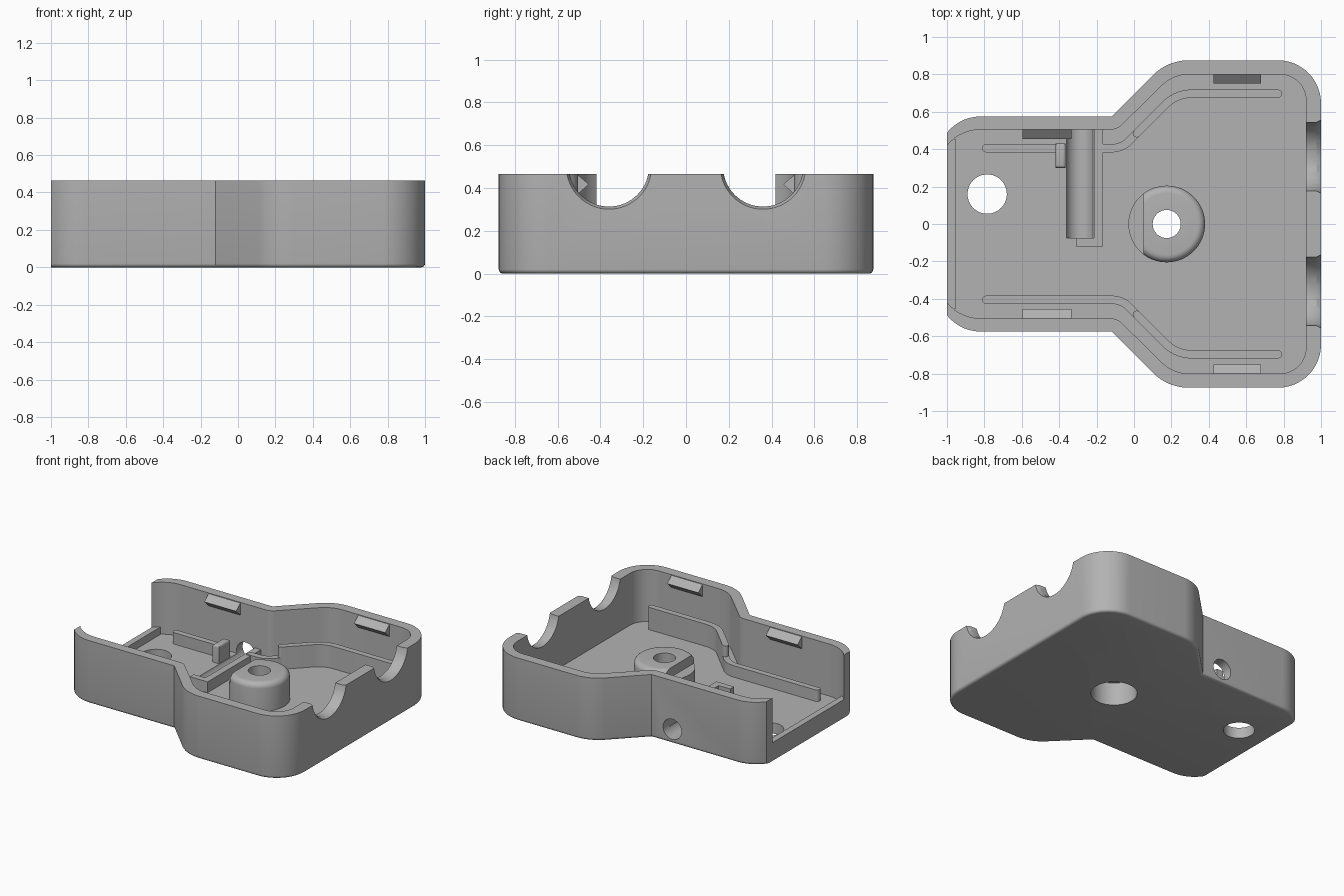
import bpy, bmesh, math
from mathutils import Vector, Matrix

cube = bpy.data.objects.get("Cube")
if cube:
    bpy.data.objects.remove(cube, do_unlink=True)

grey = bpy.data.materials.new("mid grey plastic")
grey.use_nodes = True
COLOUR = (0.45, 0.45, 0.45, 1)
grey.diffuse_color = COLOUR
grey.node_tree.nodes["Principled BSDF"].inputs["Base Color"].default_value = COLOUR

FLOOR, TOP = 0.08, 0.465
SINK = FLOOR - 0.03


def finish(name, bm):
    bmesh.ops.recalc_face_normals(bm, faces=bm.faces)
    mesh = bpy.data.meshes.new(name)
    bm.to_mesh(mesh)
    bm.free()
    mesh.materials.append(grey)
    ob = bpy.data.objects.new(name, mesh)
    bpy.context.collection.objects.link(ob)
    return ob


def prism(name, outline, z0, z1, bevel=0, bevel_z=None, segments=4):
    """Extrude an outline upwards, optionally rounding the rim at bevel_z."""
    bm = bmesh.new()
    base = bm.faces.new([bm.verts.new((x, y, z0)) for x, y in outline])
    up = bmesh.ops.extrude_face_region(bm, geom=[base], use_keep_orig=True)["geom"]
    bmesh.ops.translate(bm, vec=(0, 0, z1 - z0),
                        verts=[v for v in up if isinstance(v, bmesh.types.BMVert)])
    if bevel:
        rim = [e for e in bm.edges if all(abs(v.co.z - bevel_z) < 1e-5 for v in e.verts)]
        bmesh.ops.bevel(bm, geom=rim, offset=bevel, segments=segments,
                        profile=0.5, affect='EDGES')
    return finish(name, bm)


def box(name, x0, x1, y0, y1, z0, z1, **kw):
    return prism(name, [(x0, y0), (x1, y0), (x1, y1), (x0, y1)], z0, z1, **kw)


def cylinder(name, centre, r, depth, axis="Z", r2=None):
    turn = {"X": Matrix.Rotation(math.pi / 2, 4, 'Y'),
            "Y": Matrix.Rotation(-math.pi / 2, 4, 'X'), "Z": Matrix()}[axis]
    bm = bmesh.new()
    bmesh.ops.create_cone(bm, cap_ends=True, segments=64, radius1=r, radius2=r2 or r,
                          depth=depth, matrix=Matrix.Translation(centre) @ turn)
    return finish(name, bm)


def rounded(corners, closed=True, steps=12):
    """Replace each (x, y, radius) corner with a tangent arc."""
    out, n = [], len(corners)
    for i, (x, y, r) in enumerate(corners):
        p = Vector((x, y))
        if r == 0 or (not closed and i in (0, n - 1)):
            out.append(p)
            continue
        a = (Vector(corners[i - 1][:2]) - p).normalized()
        b = (Vector(corners[(i + 1) % n][:2]) - p).normalized()
        half = a.angle(b) / 2
        centre = p + (a + b).normalized() * (r / math.sin(half))
        start = p + a * (r / math.tan(half)) - centre
        end = p + b * (r / math.tan(half)) - centre
        sweep = start.angle_signed(end)
        for k in range(steps + 1):
            out.append(centre + Matrix.Rotation(-sweep * k / steps, 2) @ start)
    return out


def mirrored(half):
    return half + [(x, -y, r) for x, y, r in reversed(half)]


def capsule(path, r, side):
    """Outline of a round-ended strip following a path."""
    path = [Vector((p.x, p.y * side)) for p in path]
    left, right = [], []
    for i, p in enumerate(path):
        d0 = (path[i] - path[i - 1]).normalized() if i else None
        d1 = (path[i + 1] - p).normalized() if i < len(path) - 1 else None
        d = ((d0 or d1) + (d1 or d0)).normalized()
        nrm = Vector((-d.y, d.x)) * r
        left.append(p + nrm)
        right.append(p - nrm)

    def cap(p, start):
        return [p + Matrix.Rotation(-math.pi * k / 8, 2) @ start for k in range(1, 8)]
    return (left + cap(path[-1], left[-1] - path[-1])
            + right[::-1] + cap(path[0], right[0] - path[0]))


def boolean(ob, others, op='DIFFERENCE'):
    bpy.context.view_layer.objects.active = ob
    for other in others:
        mod = ob.modifiers.new("cut", 'BOOLEAN')
        mod.operation, mod.solver, mod.object = op, 'EXACT', other
        bpy.ops.object.modifier_apply(modifier=mod.name)


# Outer shell, its cavity, and the low lip across the open end
outer = rounded(mirrored([(-1.05, .575, .23), (-.12, .575, 0), (.18, .875, .27), (1, .875, .23)]))
inner = rounded(mirrored([(-1.05, .505, .23), (-.09, .505, .08), (.21, .80, .21), (.92, .80, .14)]))
shell = prism("shell", outer, 0, TOP, bevel=.02, bevel_z=0)
cavity = prism("cavity_cutter", inner, FLOOR, 1)
end_trim = box("end_cutter", -1.3, -1, -1, 1, -.5, 1)
lip = box("end_lip", -1, -.955, -.455, .455, SINK, .135)

# Cutters for the cable notches, floor holes and pin channel
notches = []
for side in (-1, 1):
    notches += [cylinder("notch_cutter", (.96, side * .36, .5), .187, .4, "X"),
                cylinder("notch_flare", (.99, side * .36, .5), .187, .03, "X", r2=.202)]
mount_hole = cylinder("mount_hole_cutter", (-.785, .16, 0), .105, 1)
screw_hole = cylinder("screw_hole_cutter", (.175, 0, 0), .075, 2)
screw_bore = cylinder("screw_bore_cutter", (.175, 0, 0), .155, .34)
channel = cylinder("channel_cutter", (-.29, .3125, .105), .075, .775, "Y")
channel_top = box("channel_top_cutter", -.365, -.215, -.075, .504, .105, .4)
boolean(shell, [cavity, end_trim, mount_hole, screw_hole, screw_bore, channel] + notches)

# Screw boss with a stepped flat on one side
circle = [(.175 + .205 * math.cos(math.tau * k / 64), .205 * math.sin(math.tau * k / 64))
          for k in range(64)]
boss = prism("screw_boss", circle, SINK, .29, bevel=.04, bevel_z=.29, segments=6)
step = box("step_cutter", -.2, .05, -.4, .4, .22, .5)
boolean(boss, [step, screw_hole, screw_bore])

# Guide ribs, low along the narrow end and tall along the wide end
low_path = rounded([(-.79, .405, 0), (-.065, .405, .13), (.015, .485, 0)], closed=False)
tall_path = rounded([(.015, .485, 0), (.227, .697, .2), (.77, .697, 0)], closed=False)
parts = [shell, boss, lip]
for side, label in ((1, "back"), (-1, "front")):
    low = prism(label + "_low_rib", capsule(low_path, .022, side), SINK, .165)
    tall = prism(label + "_tall_rib", capsule(tall_path, .022, side), SINK, .245)
    if side == 1:
        gap = box("rib_gap_cutter", -.37, -.2, .3, .5, 0, .4)
        boolean(low, [gap])
        gap.hide_render = True
        bpy.data.objects.remove(gap, do_unlink=True)
    parts += [low, tall]

# Pin channel walls
wall = box("channel_wall", -.215, -.165, -.12, .51, SINK, .16)
foot = box("channel_foot", -.31, -.19, -.12, -.075, SINK, .16)
boolean(wall, [foot], 'UNION')
bpy.data.objects.remove(foot, do_unlink=True)
post = box("channel_post", -.42, -.365, .3, .43, SINK, .21, bevel=.015, bevel_z=.21)
boolean(wall, [channel, channel_top])
boolean(post, [channel])
parts += [wall, post]

# Wedge-shaped snap tabs on the long walls
for x0, x1, y, label in ((-.595, -.335, .505, "narrow"), (.425, .68, .80, "wide")):
    for side in (1, -1):
        bm = bmesh.new()
        profile = [(y + .01, .46), (y, .46), (y - .05, .418), (y, .37), (y + .01, .37)]
        face = bm.faces.new([bm.verts.new((x0, side * py, pz)) for py, pz in profile])
        ext = bmesh.ops.extrude_face_region(bm, geom=[face], use_keep_orig=True)["geom"]
        bmesh.ops.translate(bm, vec=(x1 - x0, 0, 0),
                            verts=[v for v in ext if isinstance(v, bmesh.types.BMVert)])
        parts.append(finish(label + "_snap_tab", bm))

# Drop the cutters and shade the parts
for ob in [cavity, end_trim, mount_hole, screw_hole, screw_bore, channel, channel_top, step] + notches:
    bpy.data.objects.remove(ob, do_unlink=True)
bpy.ops.object.select_all(action='DESELECT')
for ob in parts:
    ob.select_set(True)
bpy.context.view_layer.objects.active = shell
bpy.ops.object.shade_smooth_by_angle(angle=math.radians(30))
